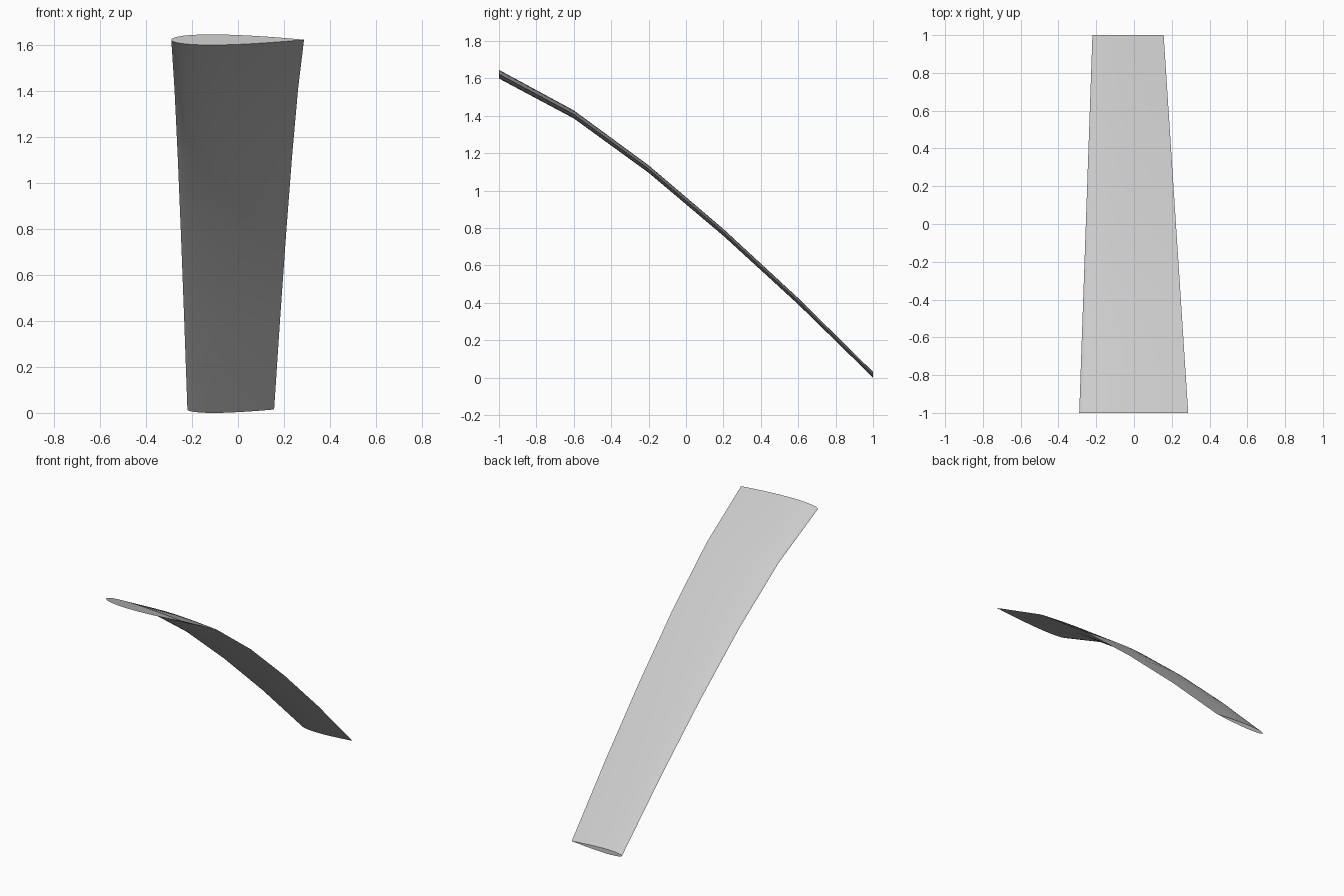
import bpy, bmesh, math

cube = bpy.data.objects.get("Cube")
if cube:
    bpy.data.objects.remove(cube, do_unlink=True)

# Plain grey surface
grey = bpy.data.materials.new("plain_grey")
grey.use_nodes = True
colour = (0.6, 0.6, 0.6, 1)
grey.diffuse_color = colour
grey.node_tree.nodes["Principled BSDF"].inputs["Base Color"].default_value = colour

THICKNESS = 0.08
STEPS = 16
# Mid-height of each rib, evenly spaced from root (front) to tip (back)
RIB_HEIGHTS = [1.622, 1.407, 1.115, 0.776, 0.408, 0.015]


def half_thickness(t):
    """Symmetric aerofoil half thickness at chord fraction t, closed at the tail."""
    return 5 * THICKNESS * (0.2969 * math.sqrt(t) - 0.126 * t - 0.3516 * t**2
                            + 0.2843 * t**3 - 0.1036 * t**4)


def rib(bm, f, height):
    """One aerofoil loop at span fraction f, running over the top and back underneath."""
    lead = -0.29 + 0.07 * f
    chord = 0.577 - 0.2 * f
    loop = []
    for i in range(2 * STEPS):
        t = (1 + math.cos(math.pi * i / STEPS)) / 2
        side = 1 if i < STEPS else -1
        h = side * chord * max(half_thickness(t), 0)
        loop.append(bm.verts.new((lead + chord * t, 2 * f - 1, height + h)))
    return loop


# Loft the blade through its ribs and cap both ends
bm = bmesh.new()
last = len(RIB_HEIGHTS) - 1
ribs = [rib(bm, i / last, z) for i, z in enumerate(RIB_HEIGHTS)]
for a, b in zip(ribs, ribs[1:]):
    for i in range(len(a)):
        j = (i + 1) % len(a)
        bm.faces.new((a[i], a[j], b[j], b[i]))
bm.faces.new(ribs[0])
bm.faces.new(ribs[-1])
bmesh.ops.recalc_face_normals(bm, faces=bm.faces)

mesh = bpy.data.meshes.new("curved_blade")
bm.to_mesh(mesh)
bm.free()
mesh.materials.append(grey)
blade = bpy.data.objects.new("curved_blade", mesh)
bpy.context.collection.objects.link(blade)

# Smooth skin with crisp end caps and trailing edge
bpy.ops.object.select_all(action="DESELECT")
blade.select_set(True)
bpy.context.view_layer.objects.active = blade
bpy.ops.object.shade_smooth_by_angle(angle=math.radians(30))
